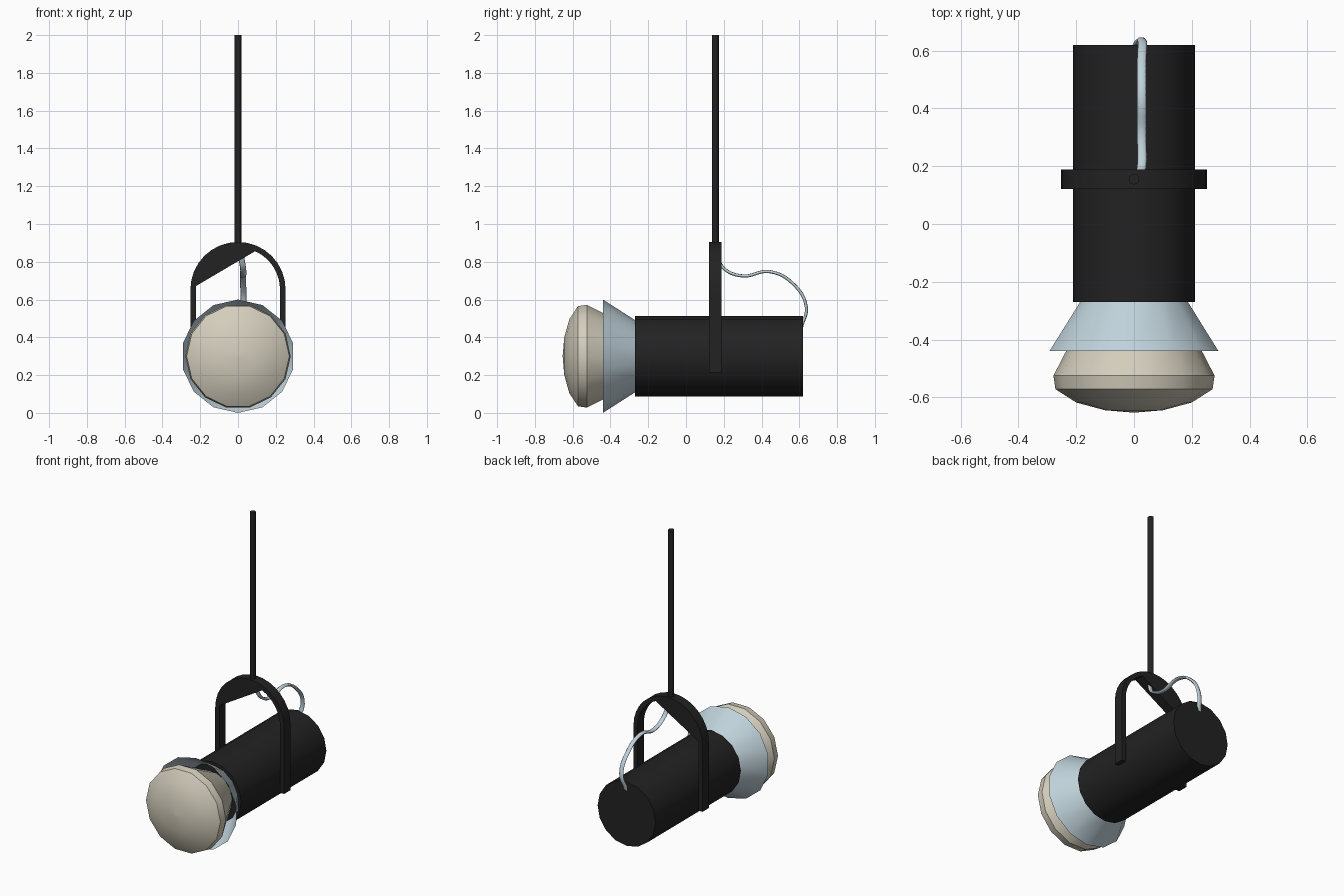
import bpy, bmesh
from math import sin, cos, pi, radians
from mathutils import Vector

if "Cube" in bpy.data.objects:
    bpy.data.objects.remove(bpy.data.objects["Cube"], do_unlink=True)

AXIS_Z = 0.30     # height of the lamp's axis
MOUNT_Y = 0.155   # depth of the bracket and pole


def material(name, rgb):
    m = bpy.data.materials.new(name)
    m.use_nodes = True
    m.diffuse_color = (*rgb, 1)
    m.node_tree.nodes["Principled BSDF"].inputs["Base Color"].default_value = (*rgb, 1)
    return m


black = material("matte black", (0.016, 0.016, 0.016))
steel = material("pale blue steel", (0.52, 0.64, 0.70))
cream = material("cream glass", (0.65, 0.61, 0.50))


def finish(name, bm, mat):
    bmesh.ops.recalc_face_normals(bm, faces=bm.faces)
    mesh = bpy.data.meshes.new(name)
    bm.to_mesh(mesh)
    bm.free()
    mesh.materials.append(mat)
    obj = bpy.data.objects.new(name, mesh)
    bpy.context.collection.objects.link(obj)
    bpy.ops.object.select_all(action='DESELECT')
    obj.select_set(True)
    bpy.context.view_layer.objects.active = obj
    bpy.ops.object.shade_smooth_by_angle(angle=radians(35))
    return obj


def lathe(name, profile, sides, mat, phase=0.0, capped=True):
    """Turn (radius, position) pairs around the y axis."""
    bm = bmesh.new()
    rings = []
    for r, y in profile:
        rings.append([bm.verts.new((r * cos(phase + 2 * pi * i / sides), y,
                                    r * sin(phase + 2 * pi * i / sides)))
                      for i in range(sides)])
    for a, b in zip(rings, rings[1:]):
        for i in range(sides):
            j = (i + 1) % sides
            bm.faces.new((a[i], a[j], b[j], b[i]))
    if capped:
        bm.faces.new(rings[0])
        bm.faces.new(rings[-1])
    bmesh.ops.remove_doubles(bm, verts=bm.verts, dist=1e-5)
    obj = finish(name, bm, mat)
    obj.location.z = AXIS_Z
    return obj


# Lamp housing, flared shade and bulb
lathe("housing", [(0.212, -0.27), (0.212, 0.62)], 16, black)
lathe("shade", [(0.19, -0.268), (0.30, -0.44)], 14, steel, phase=pi / 2, capped=False)
lathe("bulb", [(0.15, -0.275), (0.235, -0.44), (0.279, -0.525), (0.272, -0.572),
               (0.20, -0.618), (0.10, -0.645), (0.002, -0.653)], 14, cream)

# Hanging pole
pole = lathe("pole", [(0.0185, 0.895), (0.0185, 2.0)], 12, black)
pole.rotation_euler.x = pi / 2
pole.location = (0, MOUNT_Y, 0)

# Arched bracket; the inner arc is cut off by a straight web on the right
STEPS, LEG_Z, ARCH_Z = 16, 0.215, 0.653


def arc(r, start, end):
    return [(r * cos(start + (end - start) * i / STEPS),
             ARCH_Z + r * sin(start + (end - start) * i / STEPS))
            for i in range(STEPS + 1)]


outline = [(0.252, LEG_Z)] + arc(0.252, 0, pi) + [(-0.252, LEG_Z), (-0.222, LEG_Z)]
outline += [(-0.222, 0.672)] + arc(0.222, radians(66), 0) + [(0.222, LEG_Z)]
bm = bmesh.new()
face = bm.faces.new([bm.verts.new((x, MOUNT_Y - 0.033, z)) for x, z in outline])
solid = bmesh.ops.extrude_face_region(bm, geom=[face])
bmesh.ops.translate(bm, vec=Vector((0, 0.066, 0)),
                    verts=[v for v in solid["geom"] if isinstance(v, bmesh.types.BMVert)])
bmesh.ops.triangulate(bm, faces=[f for f in bm.faces if len(f.verts) > 4])
finish("bracket", bm, black)

# Power cable, an oval section looping from the bracket to the housing
path = [(-0.006, 0.165, 0.83), (0, 0.20, 0.765), (0, 0.30, 0.725), (0, 0.44, 0.748),
        (0, 0.56, 0.69), (0, 0.637, 0.56), (-0.012, 0.612, 0.455)]
curve = bpy.data.curves.new("cable", 'CURVE')
curve.dimensions = '3D'
curve.bevel_depth = 0.009
curve.bevel_resolution = 1
curve.resolution_u = 6
curve.use_fill_caps = True
spline = curve.splines.new('BEZIER')
spline.bezier_points.add(len(path) - 1)
for point, co in zip(spline.bezier_points, path):
    point.co = co
    point.handle_left_type = point.handle_right_type = 'AUTO'
curve.materials.append(steel)
cable = bpy.data.objects.new("cable", curve)
cable.location.x = 0.027
cable.scale.x = 1.8
bpy.context.collection.objects.link(cable)
